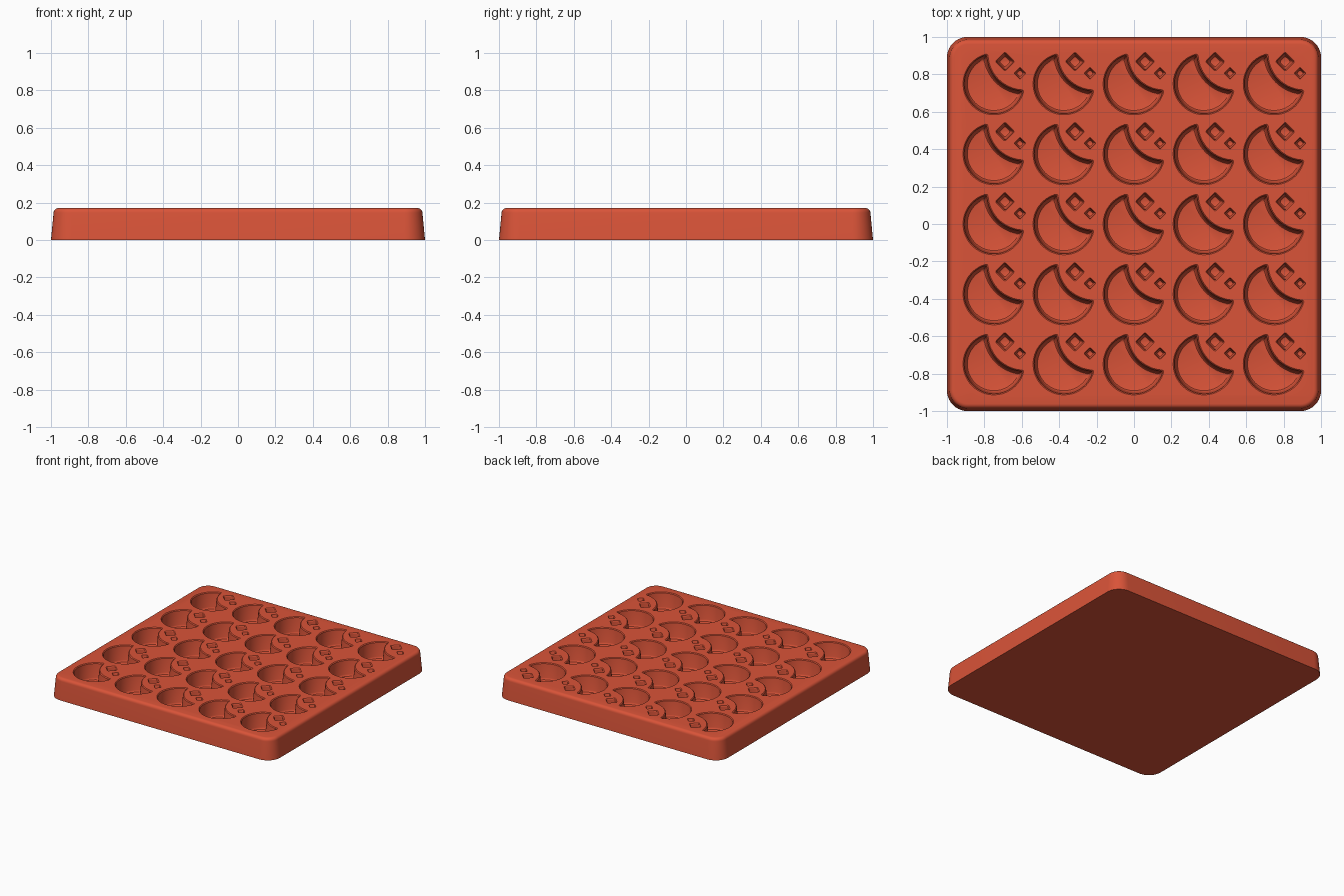
import bpy
import bmesh
from math import radians, cos, sin, acos, sqrt
from mathutils import Vector, Matrix

cube = bpy.data.objects.get("Cube")
if cube:
    bpy.data.objects.remove(cube)

HEIGHT = 0.171
PITCH = 0.3745
COUNT = 5

red = bpy.data.materials.new("brick red")
red.use_nodes = True
colour = (0.70, 0.088, 0.04, 1)
red.diffuse_color = colour
red.node_tree.nodes["Principled BSDF"].inputs["Base Color"].default_value = colour


def arc(centre, radius, start, end, steps):
    """Points along an arc, angles in radians."""
    points = []
    for i in range(steps + 1):
        a = start + (end - start) * i / steps
        points.append(centre + Vector((cos(a), sin(a))) * radius)
    return points


def rounded_square(half, radius, steps):
    points = []
    for k in range(4):
        turn = radians(45 + 90 * k)
        corner = Vector((cos(turn), sin(turn))) * (half - radius) * sqrt(2)
        points += arc(corner, radius, turn - radians(45), turn + radians(45), steps)
    return points


def moon(inset):
    """Crescent outline shrunk by inset, with softened tips."""
    outer, bite = 0.165 - inset, 0.195 + inset
    middle = Vector((0.163, 0.163))
    d = middle.length
    alpha = acos((d * d + outer * outer - bite * bite) / (2 * d * outer))
    beta = acos((d * d + bite * bite - outer * outer) / (2 * d * bite))
    trim = radians(4)
    axis = radians(45)
    back = radians(225)
    origin = Vector((0, 0))
    rim = arc(origin, outer, axis + alpha + trim, axis + radians(360) - alpha - trim, 40)
    inner = arc(middle, bite, back + beta - trim, back - beta + trim, 16)
    tips = [origin + Vector((cos(axis + s * alpha), sin(axis + s * alpha))) * outer
            for s in (-1, 1)]
    right = (rim[-1] + 2 * tips[0] + inner[0]) / 4
    top = (inner[-1] + 2 * tips[1] + rim[0]) / 4
    return rim + [right] + inner + [top]


def diamond(half, radius, inset):
    size = half - inset
    turn = Matrix.Rotation(radians(45), 2)
    return [turn @ p for p in rounded_square(size, min(radius, size * 0.6), 4)]


def loft(bm, rings, offset=Vector((0, 0))):
    """Closed solid through (outline, z) rings listed from bottom to top."""
    loops = [[bm.verts.new((p.x + offset.x, p.y + offset.y, z)) for p in pts]
             for pts, z in rings]
    n = len(loops[0])
    for low, high in zip(loops, loops[1:]):
        for i in range(n):
            j = (i + 1) % n
            bm.faces.new((low[i], low[j], high[j], high[i]))
    bm.faces.new(loops[0][::-1])
    bm.faces.new(loops[-1])


def make_object(name, bm):
    mesh = bpy.data.meshes.new(name)
    bm.to_mesh(mesh)
    bm.free()
    mesh.materials.append(red)
    obj = bpy.data.objects.new(name, mesh)
    bpy.context.collection.objects.link(obj)
    return obj


# Tray block with drafted sides and a rounded top edge
bm = bmesh.new()
fillet = 0.025
sections = [(0, 0)]
for i in range(6):
    a = radians(90) * i / 5
    sections.append((0.014 + fillet * (1 - cos(a)), HEIGHT - fillet * (1 - sin(a))))
loft(bm, [(rounded_square(1 - d, 0.11 - d, 10), z) for d, z in sections])
tray = make_object("mould_tray", bm)

# Pocket cutters: bevelled rim, drafted wall, softened floor edge
bm = bmesh.new()
pocket = [(0.030, 0.130), (0.023, 0.128), (0.018, 0.122), (0.016, 0.114),
          (0.006, 0.006), (-0.010, -0.010)]
for row in range(COUNT):
    for col in range(COUNT):
        centre = Vector((col - 2, row - 2)) * PITCH
        loft(bm, [(moon(d), HEIGHT - z) for d, z in pocket], centre)
        loft(bm, [(diamond(0.037, 0.009, d * 0.7), HEIGHT - z) for d, z in pocket],
             centre + Vector((0.059, 0.119)))
        loft(bm, [(diamond(0.023, 0.006, d * 0.45), HEIGHT - z) for d, z in pocket],
             centre + Vector((0.139, 0.057)))
cutter = make_object("pocket_cutter", bm)
cutter.hide_render = True

# Cut the pockets, then discard the cutter
cut = tray.modifiers.new("pockets", "BOOLEAN")
cut.operation = "DIFFERENCE"
cut.solver = "EXACT"
cut.object = cutter
bpy.ops.object.select_all(action="DESELECT")
tray.select_set(True)
bpy.context.view_layer.objects.active = tray
bpy.ops.object.modifier_apply(modifier=cut.name)
bpy.data.objects.remove(cutter)
bpy.ops.object.shade_smooth_by_angle(angle=radians(30))
